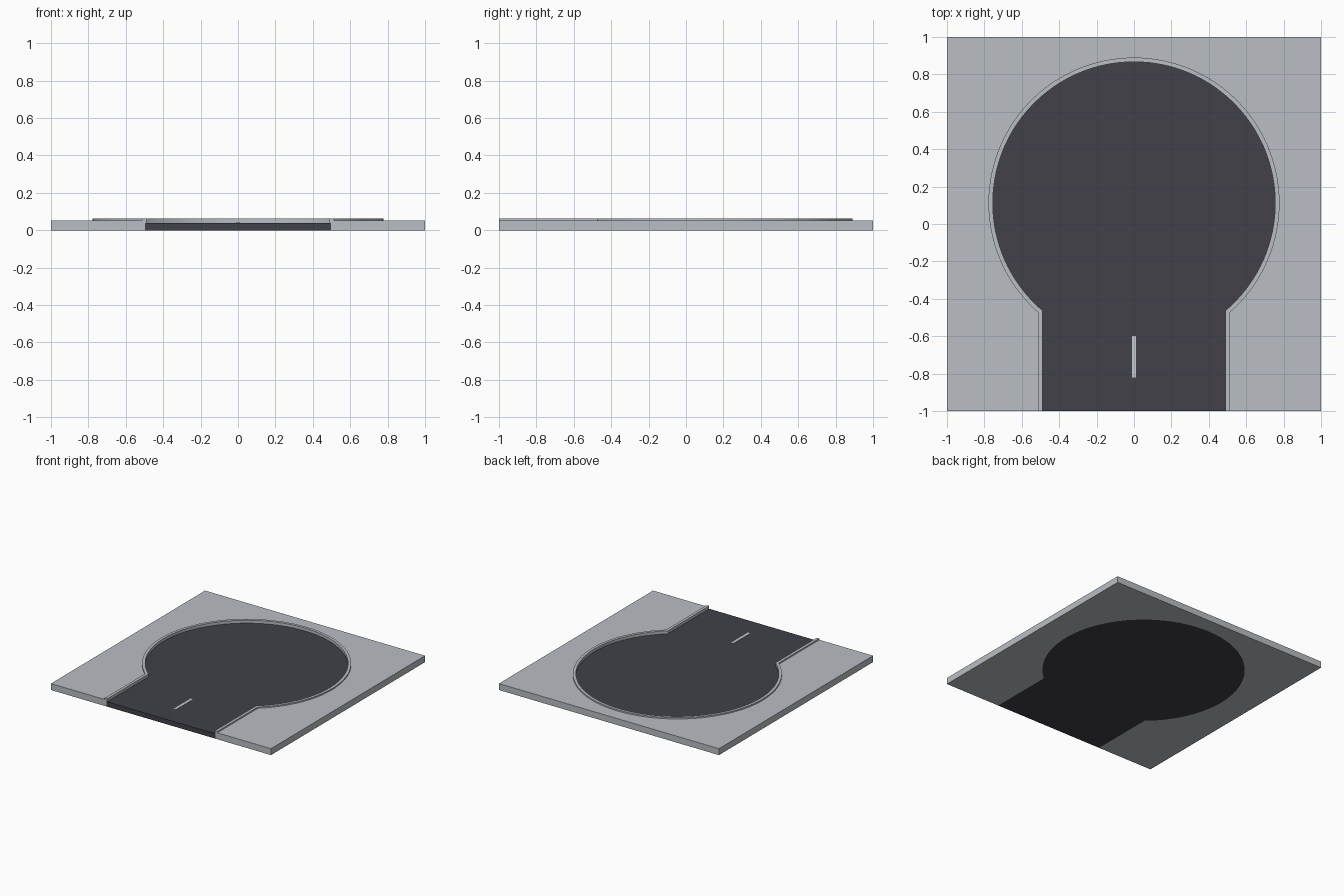
import bpy, bmesh, math

if "Cube" in bpy.data.objects:
    bpy.data.objects.remove(bpy.data.objects["Cube"])

CY = 0.112          # centre of the turning circle
ROAD_Z, PAVE_Z, KERB_Z = 0.04, 0.053, 0.064
SEGS = 96


def material(name, rgb):
    m = bpy.data.materials.new(name)
    m.diffuse_color = (*rgb, 1)
    m.use_nodes = True
    m.node_tree.nodes["Principled BSDF"].inputs["Base Color"].default_value = m.diffuse_color
    return m


GREY = material("pale concrete", (0.49, 0.52, 0.55))
DARK = material("dark asphalt", (0.052, 0.052, 0.066))
WHITE = material("line paint", (0.56, 0.59, 0.62))


def outline(w):
    """Keyhole path of half width w, from front left round to front right."""
    r = w + 0.266
    a = math.asin(w / r)
    pts = [(-w, -1.0)]
    for i in range(SEGS + 1):
        t = -math.pi / 2 - a - (2 * math.pi - 2 * a) * i / SEGS
        pts.append((r * math.cos(t), CY + r * math.sin(t)))
    return pts + [(w, -1.0)]


def finish(name, bm, mat):
    bmesh.ops.recalc_face_normals(bm, faces=bm.faces)
    me = bpy.data.meshes.new(name)
    bm.to_mesh(me)
    bm.free()
    me.materials.append(mat)
    ob = bpy.data.objects.new(name, me)
    bpy.context.collection.objects.link(ob)
    bpy.context.view_layer.objects.active = ob
    bpy.ops.object.select_all(action='DESELECT')
    ob.select_set(True)
    bpy.ops.object.shade_smooth_by_angle(angle=math.radians(25))
    return ob


def prism(name, pts, z0, z1, mat):
    bm = bmesh.new()
    lo = [bm.verts.new((x, y, z0)) for x, y in pts]
    hi = [bm.verts.new((x, y, z1)) for x, y in pts]
    bm.faces.new(lo)
    bm.faces.new(hi)
    n = len(pts)
    for i in range(n):
        j = (i + 1) % n
        bm.faces.new((lo[i], lo[j], hi[j], hi[i]))
    return finish(name, bm, mat)


# Road surface, pavement around it, and the painted dash
edge = outline(0.496)
prism("road", edge, 0, ROAD_Z, DARK)
prism("pavement", edge + [(1, -1), (1, 1), (-1, 1), (-1, -1)], 0, PAVE_Z, GREY)
prism("lane_dash", [(-0.011, -0.82), (0.011, -0.82), (0.011, -0.60), (-0.011, -0.60)],
      ROAD_Z, ROAD_Z + 0.002, WHITE)

# Kerb: L-shaped section swept along the keyhole, hooked over the pavement edge
section = [(0.496, ROAD_Z), (0.489, ROAD_Z), (0.489, KERB_Z),
           (0.512, KERB_Z), (0.512, PAVE_Z), (0.496, PAVE_Z)]
bm = bmesh.new()
rails = [[bm.verts.new((x, y, z)) for x, y in outline(w)] for w, z in section]
for a, b in zip(rails, rails[1:] + rails[:1]):
    for i in range(len(a) - 1):
        bm.faces.new((a[i], a[i + 1], b[i + 1], b[i]))
for end in (0, -1):
    bm.faces.new([r[end] for r in rails])
finish("kerb", bm, GREY)
